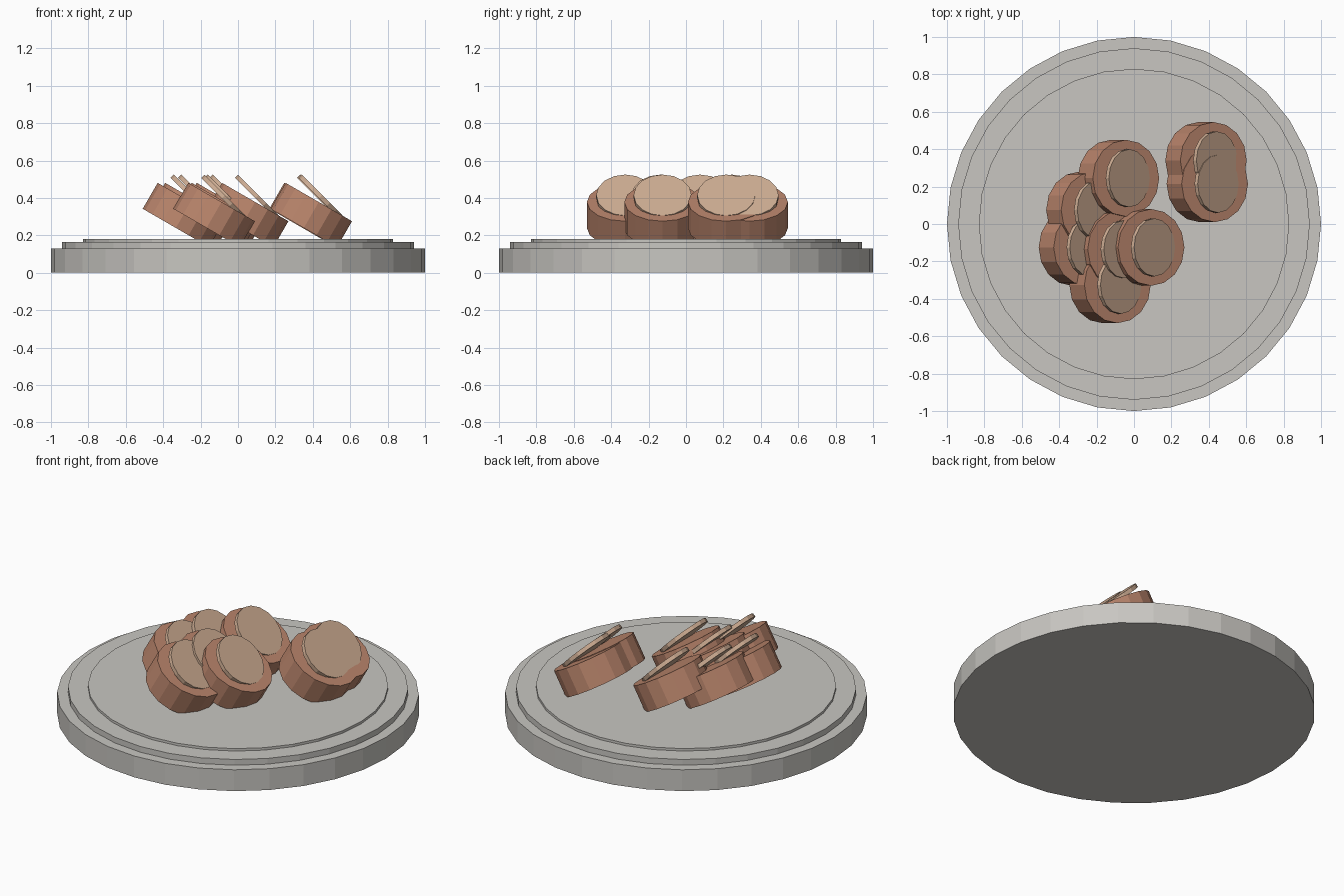
import bpy
import math
from mathutils import Matrix, Vector

if "Cube" in bpy.data.objects:
    bpy.data.objects.remove(bpy.data.objects["Cube"])


def material(name, rgb):
    # sRGB 0-255 to linear
    m = bpy.data.materials.new(name)
    m.diffuse_color = [((c / 255 + 0.055) / 1.055) ** 2.4 for c in rgb] + [1]
    m.use_nodes = True
    m.node_tree.nodes["Principled BSDF"].inputs["Base Color"].default_value = m.diffuse_color
    return m


STONE = material("warm grey", (200, 198, 193))
BROWN = material("brown", (186, 133, 108))
TAN = material("tan", (206, 173, 147))


def disc(name, radius, depth, sides, top, tilt, mat):
    """Cylinder whose top-face centre sits at `top`, tilted about y."""
    rot = Matrix.Rotation(tilt, 4, 'Y')
    centre = Vector(top) - rot @ Vector((0, 0, depth / 2))
    bpy.ops.mesh.primitive_cylinder_add(
        vertices=sides, radius=radius, depth=depth,
        location=centre, rotation=(0, tilt, 0))
    ob = bpy.context.object
    ob.name = name
    ob.data.materials.append(mat)
    return ob


# Stepped round plate
disc("plate_base", 1.0, 0.13, 32, (0, 0, 0.13), 0, STONE)
disc("plate_step", 0.94, 0.04, 32, (0, 0, 0.165), 0, STONE)
disc("plate_top", 0.83, 0.02, 32, (0, 0, 0.18), 0, STONE)

# Leaning thick slices, each with a steeper thin disc on its face
slices = [(0.092, -0.125), (-0.043, 0.245), (0.425, 0.34), (0.432, 0.215),
          (-0.088, -0.325), (-0.252, -0.125), (-0.212, 0.075), (-0.07, -0.135)]
for i, (x, y) in enumerate(slices, 1):
    disc(f"slice_{i}", 0.205, 0.16, 16, (x, y, 0.378), math.radians(30), BROWN)
    disc(f"slice_face_{i}", 0.155, 0.024, 16, (x + 0.018, y, 0.415),
         math.radians(45), TAN)
